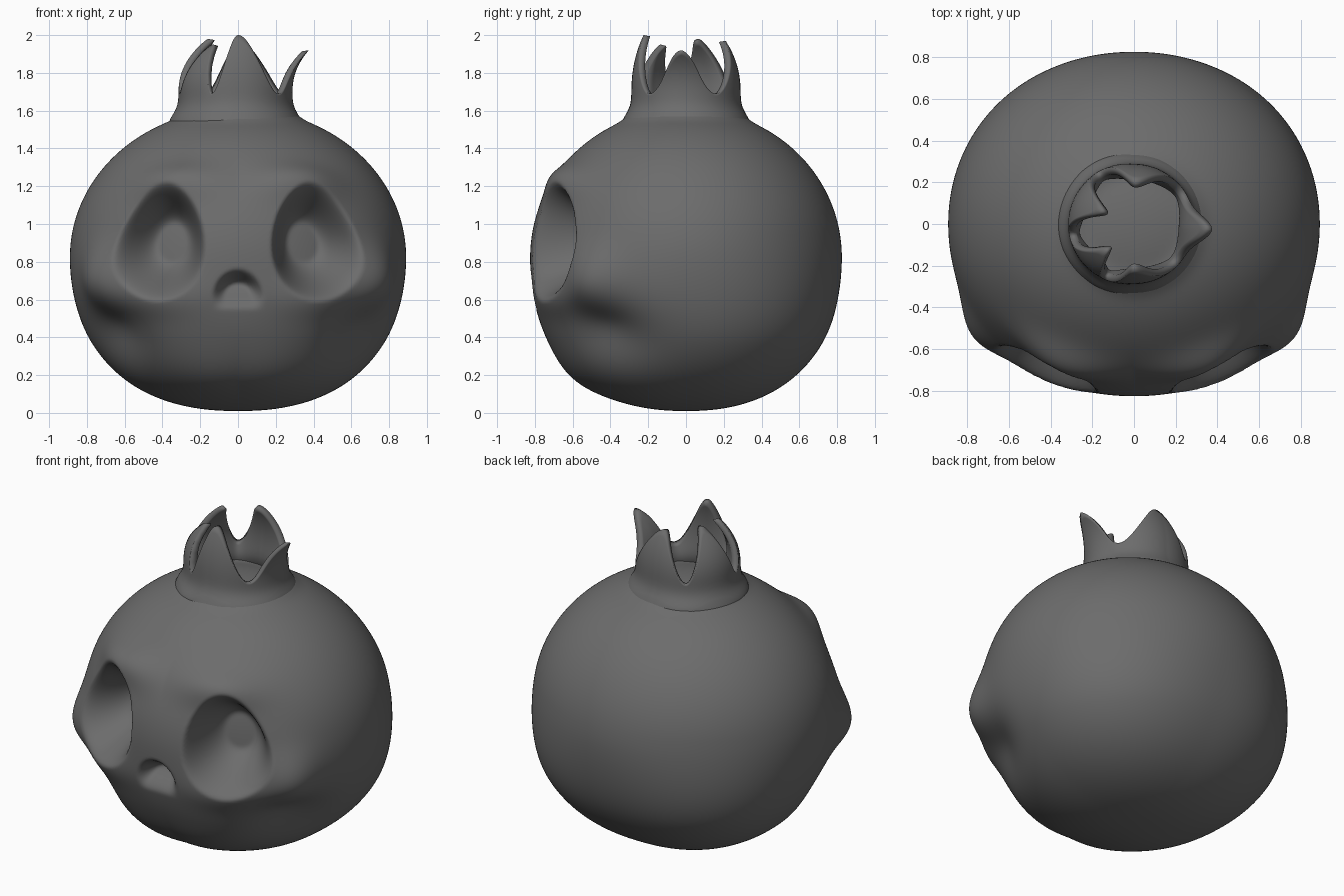
import bpy, bmesh, math
from mathutils import Vector

cube = bpy.data.objects.get("Cube")
if cube:
    bpy.data.objects.remove(cube, do_unlink=True)

# Single flat colour
grey = bpy.data.materials.new("dark_grey")
grey.use_nodes = True
COLOUR = (0.15, 0.15, 0.15, 1)
grey.diffuse_color = COLOUR
grey.node_tree.nodes["Principled BSDF"].inputs["Base Color"].default_value = COLOUR


def smoothstep(a, b, x):
    t = max(0.0, min(1.0, (x - a) / (b - a)))
    return t * t * (3 - 2 * t)


def bump(p, centre, size):
    """Soft brush falloff, mirrored across x."""
    q = (abs(p.x), p.y, p.z)
    return math.exp(-sum(((a - c) / s) ** 2 for a, c, s in zip(q, centre, size)))


def finish(bm, name):
    bmesh.ops.recalc_face_normals(bm, faces=bm.faces)
    mesh = bpy.data.meshes.new(name)
    bm.to_mesh(mesh)
    bm.free()
    mesh.materials.append(grey)
    mesh.shade_smooth()
    obj = bpy.data.objects.new(name, mesh)
    bpy.context.collection.objects.link(obj)
    return obj


# Brushes: centre, size, strength along the surface normal
BRUSHES = [
    ((0.72, -0.50, 0.71), (0.15, 0.18, 0.17), 0.068),   # cheekbone
    ((0.34, -0.66, 1.22), (0.25, 0.18, 0.10), 0.06),    # brow
    ((0.42, -0.68, 0.62), (0.25, 0.20, 0.11), 0.035),   # lower eye rim
    ((0.66, -0.42, 0.41), (0.24, 0.28, 0.18), -0.095),  # cheek hollow
    ((0.12, -0.58, 0.20), (0.28, 0.25, 0.16), 0.025),   # chin
]


def sculpt(d):
    """Turn a unit direction into a point on the skull."""
    n = 2.02 + 0.26 * smoothstep(0.15, -0.5, d.z)
    radii = (0.89, 0.825, 0.81 - 0.02 * smoothstep(-0.5, 0.5, d.z))
    k = sum(abs(c / r) ** n for c, r in zip(d, radii)) ** (-1 / n)
    base = d * k + Vector((0, 0, 0.82))
    normal = Vector([c / r ** 2 for c, r in zip(d, radii)]).normalized()
    p = base.copy()
    for centre, size, amount in BRUSHES:
        p += normal * amount * bump(base, centre, size)
    if base.y < 0:
        # Tilted egg-shaped eye sockets, undercut towards the middle
        side = math.copysign(1, base.x)
        a, b = abs(base.x) - 0.40, base.z - 0.90
        u, v = 0.98 * a + 0.2 * b, 0.98 * b - 0.2 * a
        r = math.hypot(u / (0.205 - 0.12 * v), v / 0.27)
        depth = 0.27 * smoothstep(1.13, 0.35, r) ** 0.8
        p += Vector((-0.22 * side, 1, 0)) * depth
        # Arched nose hollow, fading out downwards
        r = math.hypot(base.x / 0.12, max(0, base.z - 0.60) / 0.14)
        p.y += 0.12 * smoothstep(1.2, 0.55, r) * smoothstep(0.54, 0.70, base.z)
    # Swelling under the crown
    ring = math.hypot(base.x, base.y)
    if base.z > 1:
        p.z += 0.02 * math.exp(-((ring - 0.29) / 0.05) ** 2)
    return p


bm = bmesh.new()
bmesh.ops.create_icosphere(bm, subdivisions=7, radius=1)
for vert in bm.verts:
    vert.co = sculpt(vert.co.normalized())
finish(bm, "skull")

# Crown petals: start, tip and end angle, tip height, tip radius, fullness
PETALS = [
    (-118, -90, -42, 2.00, 0.225, 1.1),
    (-42, -4, 33, 1.92, 0.375, 0.85),
    (33, 88, 125, 1.97, 0.21, 1.1),
    (125, 158, 190, 1.98, 0.17, 1.25),
    (190, 226, 242, 1.95, 0.19, 1.25),
]
NOTCH, COLUMNS, ROWS = 1.69, 180, 14


def crown_column(angle):
    """Points up the outside of the crown wall and down the inside."""
    for start, tip, end, top, lean, fullness in PETALS:
        if start <= angle <= end:
            break
    u = (tip - angle) / (tip - start) if angle < tip else (angle - tip) / (end - tip)
    height = NOTCH + (top - NOTCH) * (0.5 + 0.5 * math.cos(math.pi * u ** fullness))
    c, s = math.cos(math.radians(angle)), math.sin(math.radians(angle))
    wall = 0.288 + 0.027 * max(0, -c)
    outer, inner = [], []
    for i in range(ROWS + 1):
        t = i / ROWS
        z = 1.53 + (height - 1.53) * t
        rise = max(0, (z - NOTCH) / (top - NOTCH))
        r = wall + (lean - wall) * rise ** 2.3 + 0.05 * math.exp(-((z - 1.53) / 0.07) ** 2)
        thick = 0.095 - 0.06 * t
        outer.append(Vector((r * c, r * s, z)))
        inner.append(Vector(((r - thick) * c, (r - thick) * s, z - 0.006)))
    return outer + inner[::-1]


bm = bmesh.new()
columns = []
for i in range(COLUMNS):
    angle = -118 + 360 * i / COLUMNS
    columns.append([bm.verts.new(p) for p in crown_column(angle)])
for i, left in enumerate(columns):
    right = columns[(i + 1) % COLUMNS]
    for j in range(len(left) - 1):
        bm.faces.new((left[j], right[j], right[j + 1], left[j + 1]))
finish(bm, "crown")
